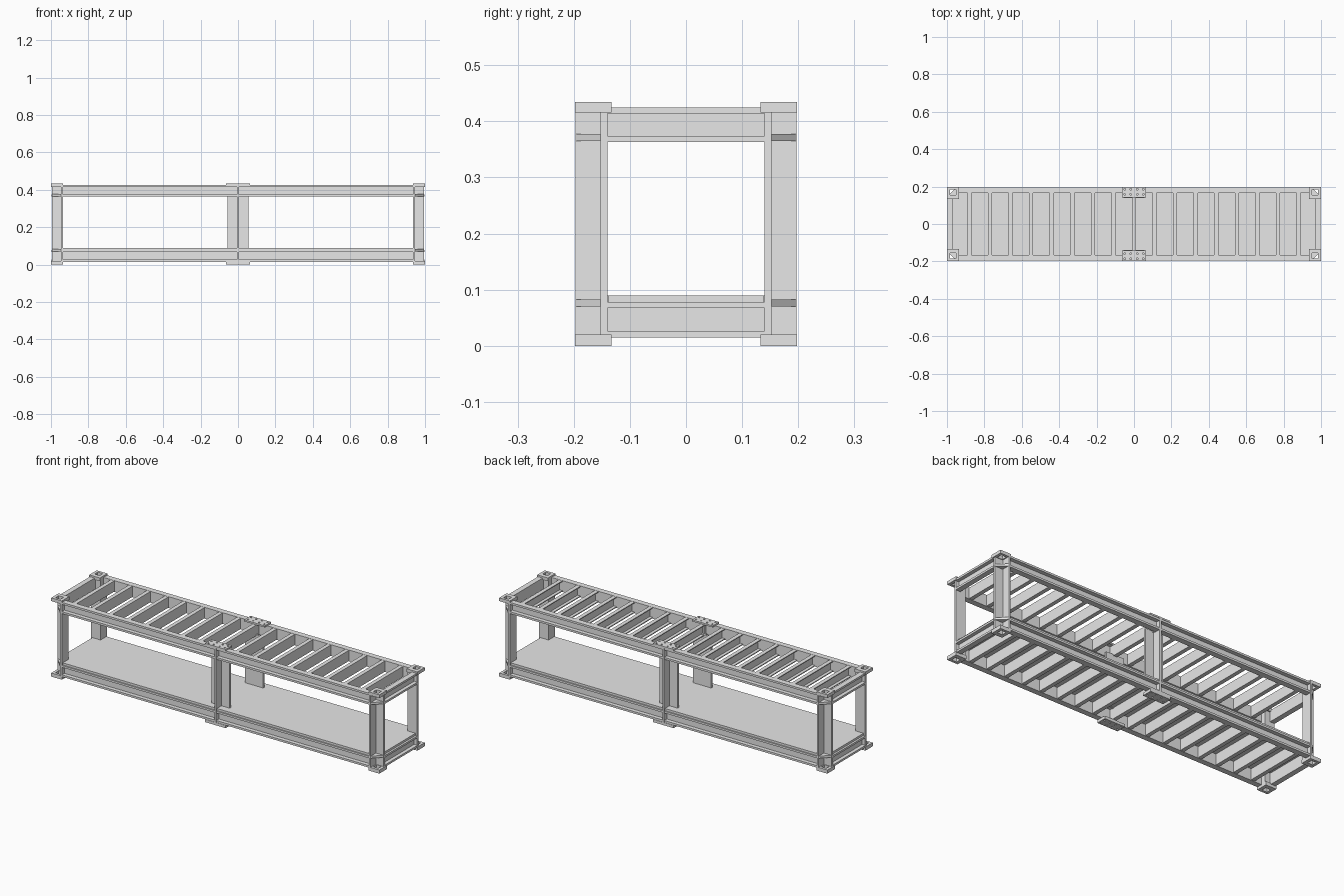
import bpy, bmesh, math

if "Cube" in bpy.data.objects:
    bpy.data.objects.remove(bpy.data.objects["Cube"])

steel = bpy.data.materials.new("grey_steel")
steel.diffuse_color = (0.8, 0.8, 0.8, 1)
steel.use_nodes = True
steel.node_tree.nodes["Principled BSDF"].inputs["Base Color"].default_value = steel.diffuse_color

TOP = (0.363, 0.425)      # upper frame height range
LOW = (0.015, 0.078)      # lower frame height range
T = 0.011                 # flange thickness
QUADS = [(1, 1), (-1, 1), (1, -1), (-1, -1)]


def build(name, solids, signs=((1, 1),)):
    """Extruded profiles (points, axis, start, end), mirrored by x/y signs."""
    bm = bmesh.new()
    for pts, axis, a, b in solids:
        for sx, sy in signs:
            rings = []
            for t in (a, b):
                ring = []
                for u, v in pts:
                    x, y, z = {'x': (t, u, v), 'y': (u, t, v), 'z': (u, v, t)}[axis]
                    ring.append(bm.verts.new((x * sx, y * sy, z)))
                rings.append(ring)
            n = len(pts)
            bm.faces.new(rings[0])
            bm.faces.new(rings[1][::-1])
            for i in range(n):
                j = (i + 1) % n
                bm.faces.new((rings[0][i], rings[1][i], rings[1][j], rings[0][j]))
    bmesh.ops.recalc_face_normals(bm, faces=bm.faces)
    mesh = bpy.data.meshes.new(name)
    bm.to_mesh(mesh)
    bm.free()
    mesh.materials.append(steel)
    ob = bpy.data.objects.new(name, mesh)
    bpy.context.collection.objects.link(ob)
    return ob


def rect(u0, u1, v0, v1):
    return [(u0, v0), (u1, v0), (u1, v1), (u0, v1)]


def box(x0, x1, y0, y1, z0, z1):
    return (rect(x0, x1, y0, y1), 'z', z0, z1)


def channel(back, tip, z0, z1, web, t):
    """C section: web at back, flanges reaching to tip."""
    w = back + math.copysign(web, tip - back)
    return [(back, z0), (tip, z0), (tip, z0 + t), (w, z0 + t),
            (w, z1 - t), (tip, z1 - t), (tip, z1), (back, z1)]


def cut(ob, cutter):
    cutter.hide_render = True
    cutter.hide_viewport = True
    mod = ob.modifiers.new("holes", 'BOOLEAN')
    mod.operation = 'DIFFERENCE'
    mod.solver = 'EXACT'
    mod.object = cutter


for label, (z0, z1) in (("upper", TOP), ("lower", LOW)):
    # long side rails, open to the outside
    build(label + "_side_rails",
          [(channel(0.165, 0.196, z0, z1, 0.009, T), 'x', -0.936, 0.936)],
          [(1, 1), (1, -1)])
    # end beams, open to the outside
    build(label + "_end_beams",
          [(channel(0.967, 0.996, z0, z1, 0.009, T), 'y', -0.141, 0.141)],
          [(1, 1), (-1, 1)])
    # row of cross beams, open towards -x
    build(label + "_cross_beams",
          [(channel(0.11 * k + 0.011, 0.11 * k - 0.011, z0 + 0.002, z1 - 0.001,
                    0.005, 0.005), 'y', -0.166, 0.166) for k in range(-8, 9)])

# floor plate, notched at the corner posts
build("floor_plate", [
    (rect(-0.19, 0.19, 0.078, 0.09), 'x', -0.935, 0.935),
    (rect(-0.139, 0.139, 0.078, 0.09), 'x', 0.935, 0.985),
    (rect(-0.139, 0.139, 0.078, 0.09), 'x', -0.985, -0.935)])

# corner posts: angle section opening to the outer corner
angle = [(0.936, 0.14), (0.994, 0.14), (0.994, 0.152),
         (0.947, 0.152), (0.947, 0.197), (0.936, 0.197)]
build("corner_posts", [(angle, 'z', 0.014, 0.424)], QUADS)

# triangular stiffeners inside the corner posts
tri = [(0.947, 0.152), (0.994, 0.152), (0.947, 0.197)]
build("corner_stiffeners",
      [(tri, 'z', 0.07, 0.082), (tri, 'z', 0.365, 0.377)], QUADS)

# centre posts: tee section with the web facing outward
build("centre_posts", [
    box(-0.055, 0.055, 0.14, 0.151, 0.075, 0.372),
    box(-0.005, 0.005, 0.151, 0.197, 0.015, 0.425)], [(1, 1), (1, -1)])

# corner plates with square locking holes
corner = build("corner_plates", [
    box(0.935, 1.0, 0.133, 0.198, 0, 0.02),
    box(0.935, 1.0, 0.133, 0.198, 0.416, 0.434)], QUADS)
cut(corner, build("corner_hole_cutter",
                  [box(0.953, 0.984, 0.156, 0.184, -0.02, 0.46)], QUADS))

# centre splice plates with bolt holes
splice = build("centre_splice_plates", [
    box(-0.063, 0.063, 0.142, 0.198, 0, 0.015),
    box(-0.063, 0.063, 0.142, 0.198, 0.425, 0.434)], [(1, 1), (1, -1)])
bolts = []
for x in (0.018, 0.05):
    for y in (0.158, 0.185):
        ring = [(x + 0.005 * math.cos(a * math.pi / 4),
                 y + 0.005 * math.sin(a * math.pi / 4)) for a in range(8)]
        bolts += [(ring, 'z', -0.01, 0.02), (ring, 'z', 0.4255, 0.45)]
cut(splice, build("bolt_hole_cutter", bolts, QUADS))
